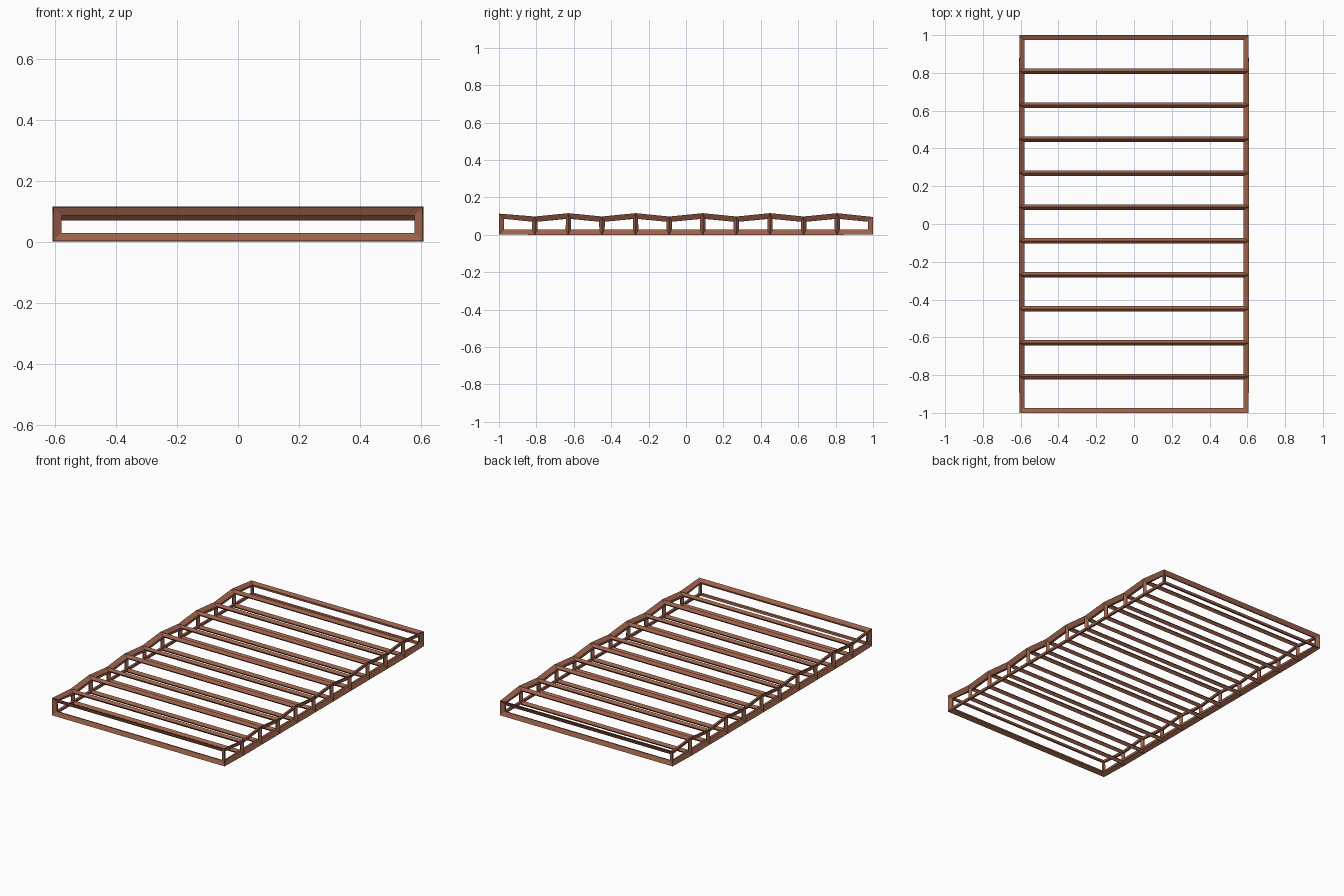
import bpy
import bmesh

if "Cube" in bpy.data.objects:
    bpy.data.objects.remove(bpy.data.objects["Cube"])

HALF_X, HALF_Y = 0.594, 0.988
BOTTOM, RIDGE, VALLEY = 0.0145, 0.101, 0.084
BAYS = 11
BAR = 0.041

# Closed cage: flat bottom, zigzag top, one cross-section per bay line
bm = bmesh.new()
rows = []
for i in range(BAYS + 1):
    y = -HALF_Y + 2 * HALF_Y * i / BAYS
    top = RIDGE if i % 2 == 0 else VALLEY
    rows.append([bm.verts.new(p) for p in (
        (-HALF_X, y, BOTTOM), (HALF_X, y, BOTTOM),
        (HALF_X, y, top), (-HALF_X, y, top))])
for a, b in zip(rows, rows[1:]):
    for k in range(4):
        n = (k + 1) % 4
        bm.faces.new((a[k], a[n], b[n], b[k]))
bm.faces.new(rows[0])
bm.faces.new(rows[-1])
bmesh.ops.recalc_face_normals(bm, faces=bm.faces[:])
mesh = bpy.data.meshes.new("slatted_frame")
bm.to_mesh(mesh)
bm.free()

frame = bpy.data.objects.new("slatted_frame", mesh)
bpy.context.collection.objects.link(frame)

# Turn every cage edge into a bar
wire = frame.modifiers.new("bars", 'WIREFRAME')
wire.thickness = BAR
wire.offset = 0
wire.use_even_offset = False
wire.use_relative_offset = False
wire.use_replace = True

# Red-brown colour
mat = bpy.data.materials.new("red_brown")
mat.diffuse_color = (0.33, 0.12, 0.07, 1)
mat.use_nodes = True
mat.node_tree.nodes["Principled BSDF"].inputs["Base Color"].default_value = mat.diffuse_color
mesh.materials.append(mat)
